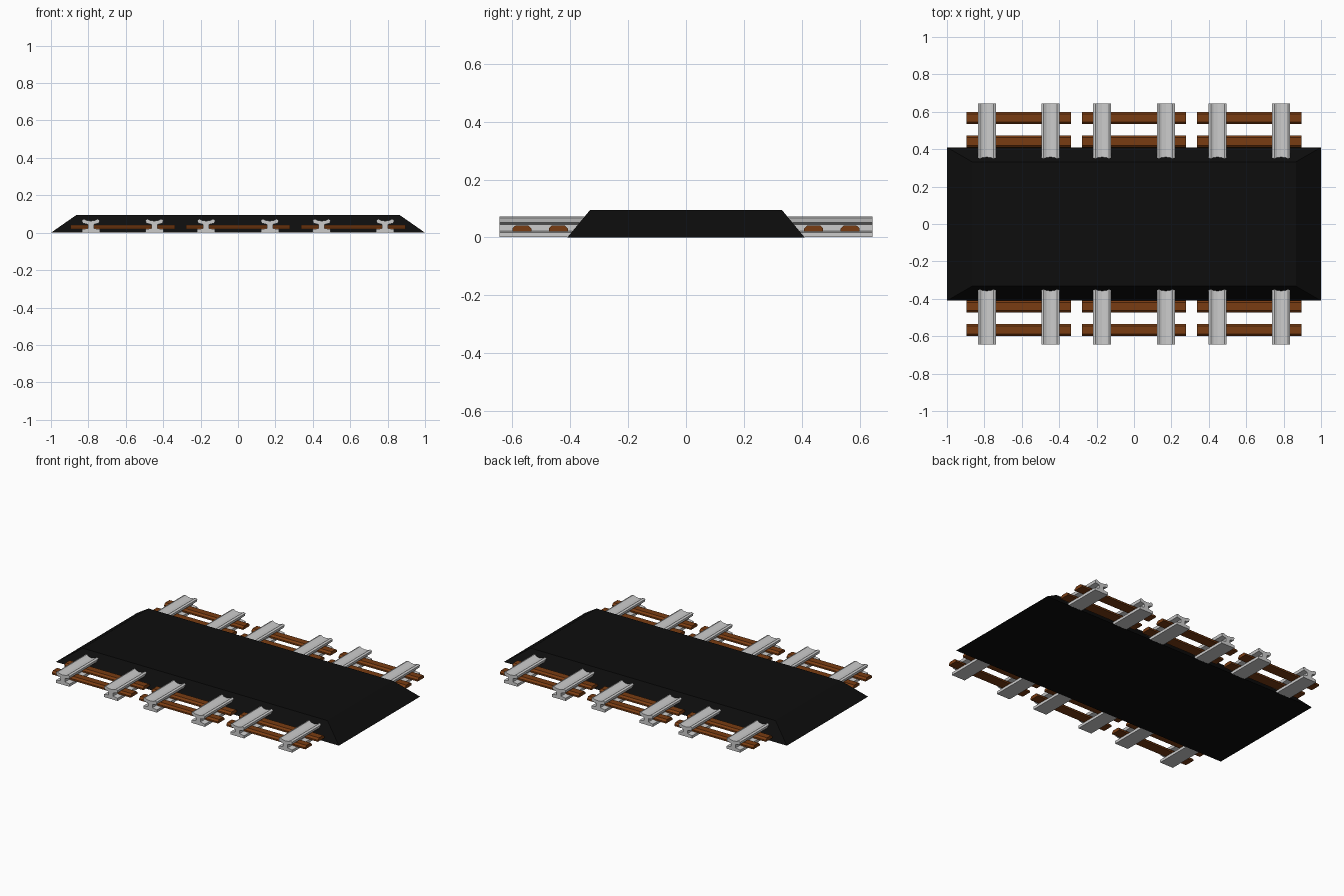
import bpy

if "Cube" in bpy.data.objects:
    bpy.data.objects.remove(bpy.data.objects["Cube"])


def material(name, rgb):
    m = bpy.data.materials.new(name)
    m.diffuse_color = (*rgb, 1)
    m.use_nodes = True
    m.node_tree.nodes["Principled BSDF"].inputs["Base Color"].default_value = m.diffuse_color
    return m


def add_mesh(name, verts, faces, mat=None):
    me = bpy.data.meshes.new(name)
    me.from_pydata(verts, [], faces)
    ob = bpy.data.objects.new(name, me)
    bpy.context.collection.objects.link(ob)
    if mat:
        me.materials.append(mat)
    return ob


def loft(name, first, last, mat=None):
    """Closed solid between two matching rings (wound to face outward)."""
    n = len(first)
    faces = [tuple(range(n))[::-1], tuple(range(n, 2 * n))]
    faces += [(i, (i + 1) % n, n + (i + 1) % n, n + i) for i in range(n)]
    return add_mesh(name, first + last, faces, mat)


def mirrored(half):
    """Right-hand half profile, bottom to top, made symmetric."""
    return half + [(-a, z) for a, z in reversed(half) if a > 0]


asphalt = material("asphalt", (0.004, 0.004, 0.004))
wood = material("wood", (0.19, 0.045, 0.006))

# Crossing deck, sloping on all four sides
def rect(x, y, z):
    return [(-x, -y, z), (x, -y, z), (x, y, z), (-x, y, z)]

loft("crossing_deck", rect(1.0, 0.41, 0), rect(0.865, 0.332, 0.094), asphalt)

# Rail section with a hollowed head, and chamfered sleeper section
rail = mirrored([(0.048, 0.001), (0.048, 0.018), (0.016, 0.023), (0.016, 0.044),
                 (0.044, 0.051), (0.048, 0.068), (0.036, 0.073),
                 (0.022, 0.066), (0, 0.063)])
sleeper = mirrored([(0.033, 0.021), (0.033, 0.031), (0.021, 0.042)])

# Three parallel tracks
for t, cx in enumerate((-0.617, 0, 0.617)):
    for s in (-1, 1):
        x = cx + s * 0.17
        loft(f"rail_{t}_{s}",
             [(x + a, 0.645, z) for a, z in rail],
             [(x + a, -0.645, z) for a, z in rail])
    for i in range(10):
        y = (i - 4.5) * 0.126
        loft(f"sleeper_{t}_{i}",
             [(cx - 0.279, y + a, z) for a, z in sleeper],
             [(cx + 0.279, y + a, z) for a, z in sleeper], wood)
